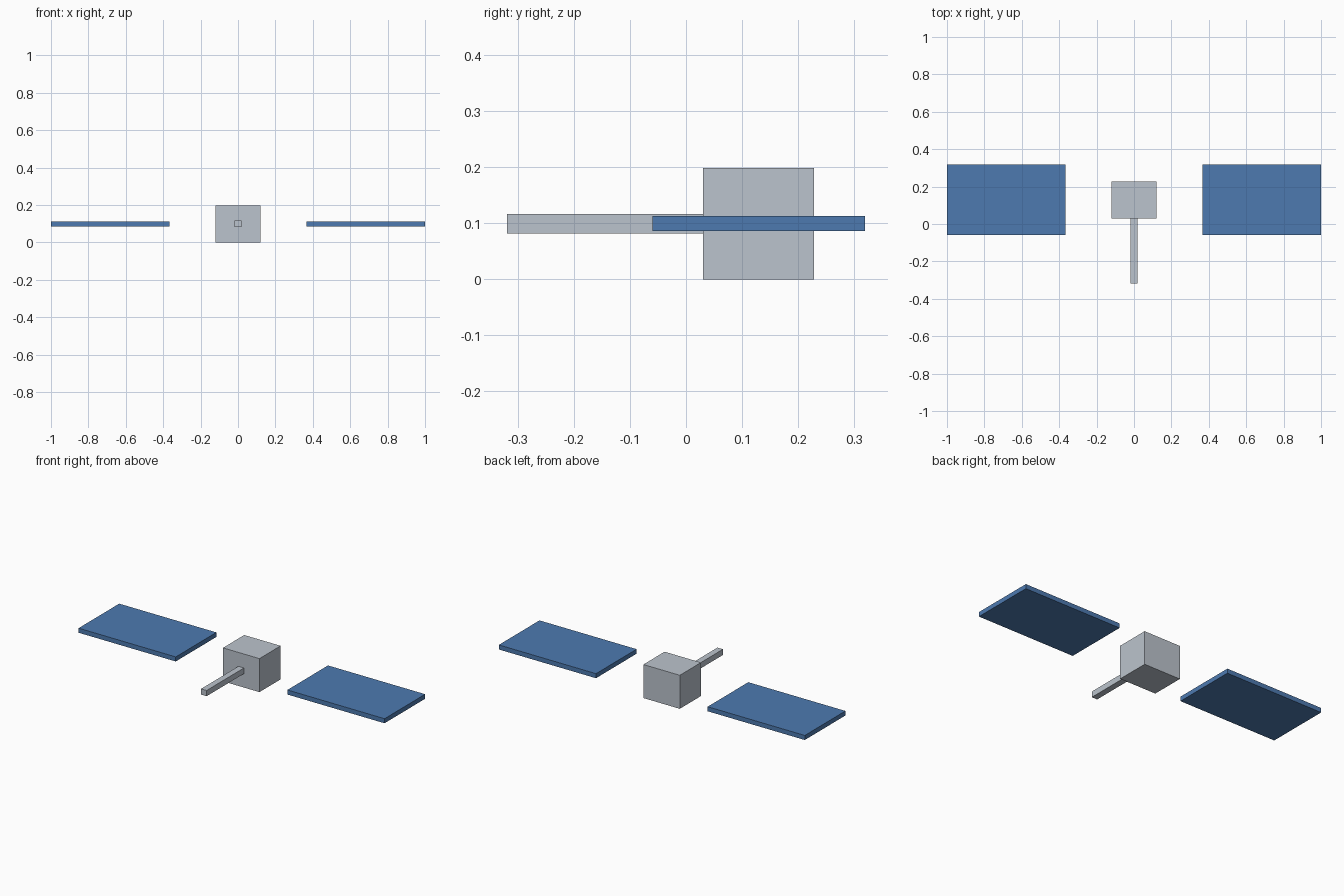
import bpy

cube = bpy.data.objects.get("Cube")
if cube:
    bpy.data.objects.remove(cube, do_unlink=True)


def material(name, rgb):
    mat = bpy.data.materials.new(name)
    mat.use_nodes = True
    color = (*rgb, 1)
    mat.diffuse_color = color
    mat.node_tree.nodes["Principled BSDF"].inputs["Base Color"].default_value = color
    return mat


def box(name, low, high, mat):
    """Box spanning two opposite corners."""
    centre = [(a + b) / 2 for a, b in zip(low, high)]
    bpy.ops.mesh.primitive_cube_add(size=1, location=centre)
    obj = bpy.context.object
    obj.name = name
    obj.scale = [b - a for a, b in zip(low, high)]
    bpy.ops.object.transform_apply(location=False, rotation=False, scale=True)
    obj.data.materials.append(mat)
    return obj


grey = material("light grey metal", (0.5, 0.55, 0.61))
blue = material("panel blue", (0.075, 0.195, 0.435))

# Central body and forward boom
box("body", (-0.119, 0.03, 0), (0.119, 0.228, 0.198), grey)
box("boom", (-0.018, -0.319, 0.082), (0.018, 0.031, 0.116), grey)

# Detached side panels
for side, inner, outer in (("left", 0.365, 1), ("right", -1, -0.365)):
    box(side + "_panel", (inner, -0.06, 0.086), (outer, 0.319, 0.113), blue)
